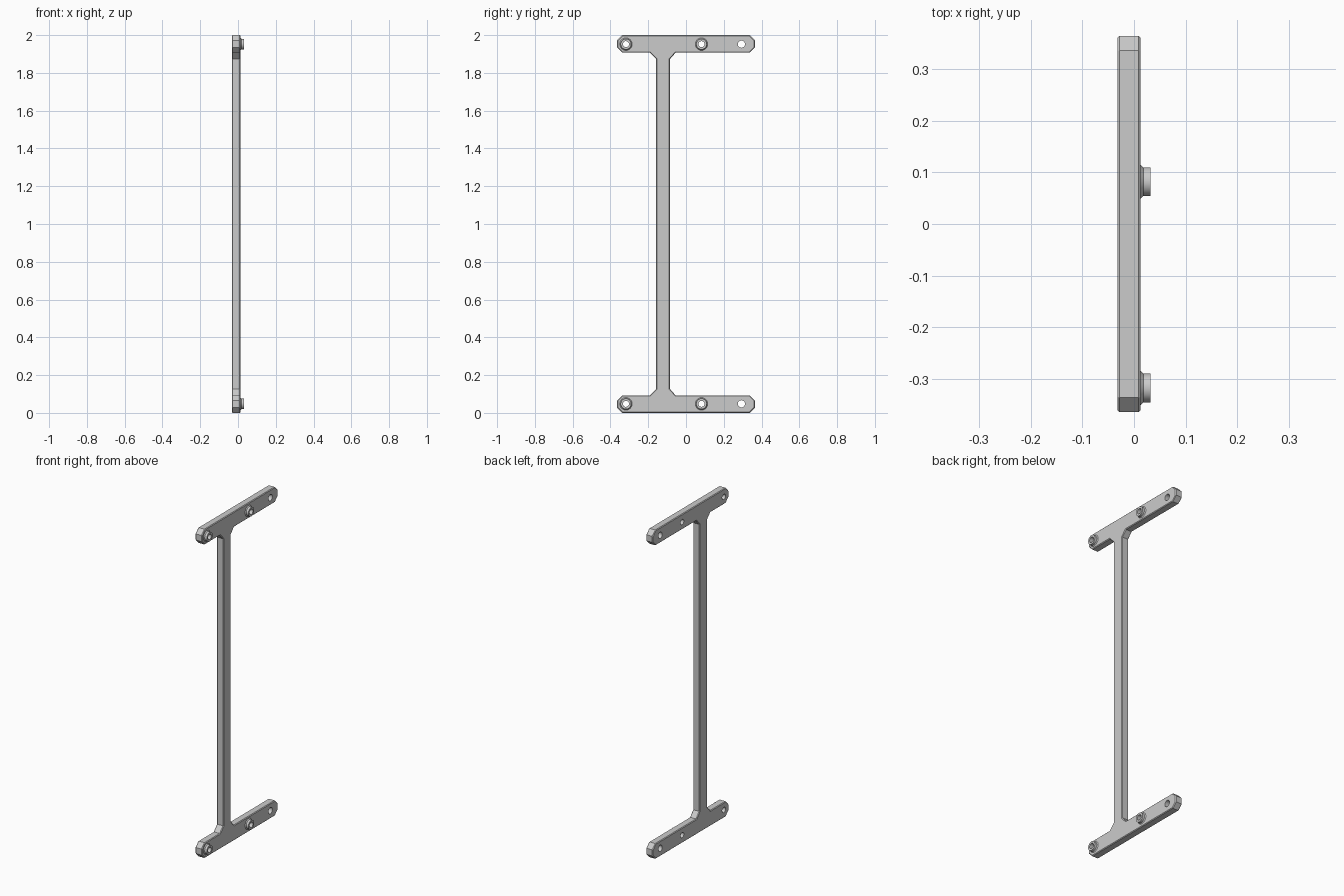
import bpy, bmesh, math
from mathutils import Matrix

if "Cube" in bpy.data.objects:
    bpy.data.objects.remove(bpy.data.objects["Cube"])

X0, X1 = -0.032, 0.013      # plate back and front
TIP = 0.032                 # boss end
MID = 0.048                 # hole height from the outer bar edge
HOLES = [(-0.318, 0.016), (0.082, 0.016), (0.293, 0.019)]

grey = bpy.data.materials.new("light_grey")
grey.diffuse_color = (0.6, 0.6, 0.6, 1)
grey.use_nodes = True
grey.node_tree.nodes["Principled BSDF"].inputs["Base Color"].default_value = grey.diffuse_color


def finish(bm, name):
    bmesh.ops.recalc_face_normals(bm, faces=bm.faces[:])
    me = bpy.data.meshes.new(name)
    bm.to_mesh(me)
    bm.free()
    ob = bpy.data.objects.new(name, me)
    bpy.context.collection.objects.link(ob)
    me.materials.append(grey)
    return ob


def cone(bm, xa, xb, ra, rb, y, z, n=32):
    place = Matrix.Translation(((xa + xb) / 2, y, z)) @ Matrix.Rotation(math.pi / 2, 4, 'Y')
    bmesh.ops.create_cone(bm, cap_ends=True, segments=n, radius1=ra, radius2=rb,
                          depth=xb - xa, matrix=place)


# I-shaped plate: lower half outline, mirrored to the upper half
half = [(-0.085, 0.127), (-0.055, 0.093), (0.337, 0.093), (0.365, 0.065), (0.365, 0.028),
        (0.337, 0), (-0.337, 0), (-0.365, 0.028), (-0.365, 0.065), (-0.337, 0.093),
        (-0.19, 0.093), (-0.158, 0.127)]
outline = half + [(y, 2 - z) for y, z in reversed(half)]
bm = bmesh.new()
face = bm.faces.new([bm.verts.new((X0, y, z)) for y, z in outline])
ext = bmesh.ops.extrude_face_region(bm, geom=[face])
bmesh.ops.translate(bm, vec=(X1 - X0, 0, 0),
                    verts=[g for g in ext["geom"] if isinstance(g, bmesh.types.BMVert)])
if not face.is_valid or len(bm.faces) < len(outline) + 2:
    bm.faces.new([v for v in bm.verts if abs(v.co.x - X0) < 1e-5])
bmesh.ops.recalc_face_normals(bm, faces=bm.faces[:])
rim = [e for e in bm.edges if abs(e.verts[0].co.x - e.verts[1].co.x) < 1e-5]
bmesh.ops.bevel(bm, geom=rim, offset=0.004, segments=1, affect='EDGES')
plate = finish(bm, "frame_plate")

# Through holes
bm = bmesh.new()
for z in (MID, 2 - MID):
    for y, r in HOLES:
        cone(bm, -0.1, 0.1, r, r, y, z)
cutter = finish(bm, "hole_cutter")
cutter.hide_render = True
cutter.hide_viewport = True
cut = plate.modifiers.new("holes", 'BOOLEAN')
cut.object = cutter
cut.solver = 'EXACT'

# Hollow bosses with a flared foot, lathed around each hole
for label, z in (("lower", MID), ("upper", 2 - MID)):
    for side, (y, r) in zip(("front", "middle"), HOLES):
        prof = [(X1 - 0.004, r), (X1 - 0.004, 0.033), (X1, 0.033), (X1 + 0.005, 0.028),
                (TIP, 0.028), (TIP, r)]
        n = 32
        bm = bmesh.new()
        rings = [[bm.verts.new((x, y + q * math.cos(2 * math.pi * i / n),
                                z + q * math.sin(2 * math.pi * i / n))) for x, q in prof]
                 for i in range(n)]
        for i in range(n):
            a, b = rings[i], rings[(i + 1) % n]
            for k in range(len(prof)):
                m = (k + 1) % len(prof)
                bm.faces.new((a[k], a[m], b[m], b[k]))
        boss = finish(bm, f"{label}_{side}_boss")
        bpy.ops.object.select_all(action='DESELECT')
        boss.select_set(True)
        bpy.context.view_layer.objects.active = boss
        bpy.ops.object.shade_smooth_by_angle(angle=math.radians(30))
